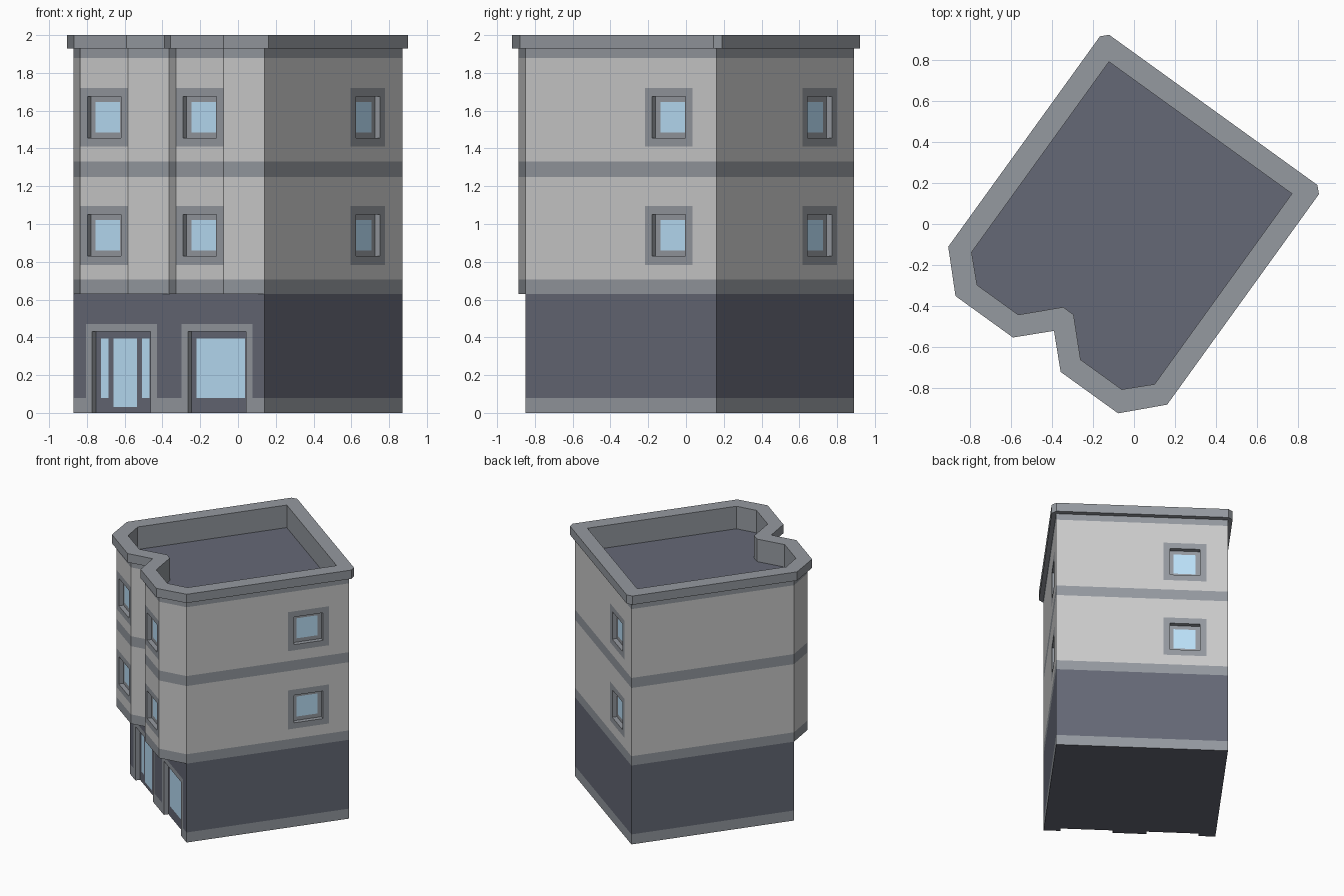
import bpy, bmesh, math
from mathutils import Vector

if "Cube" in bpy.data.objects:
    bpy.data.objects.remove(bpy.data.objects["Cube"])

H = 0.6235                    # half width of the square plan
B = H / 4                     # bay depth and bay window half width
Z1, Z2, TOP, ROOF = 0.63, 1.93, 2.0, 1.82
DEPTH = 0.035                 # window and door recess
WALL, TRIM, DARK, GLASS = range(4)
COLOURS = [("wall", (0.6, 0.6, 0.6, 1)), ("trim", (0.30, 0.32, 0.35, 1)),
           ("dark", (0.13, 0.14, 0.18, 1)), ("glass", (0.5, 0.75, 0.95, 1))]
mats = []
for label, col in COLOURS:
    m = bpy.data.materials.new(label)
    m.diffuse_color = col
    m.use_nodes = True
    m.node_tree.nodes["Principled BSDF"].inputs["Base Color"].default_value = m.diffuse_color
    mats.append(m)


def face(bm, pts, mat):
    f = bm.faces.new([bm.verts.new(p) for p in pts])
    f.material_index = mat


def finish(bm, name):
    bmesh.ops.remove_doubles(bm, verts=bm.verts, dist=1e-5)
    me = bpy.data.meshes.new(name)
    bm.to_mesh(me)
    bm.free()
    for m in mats:
        me.materials.append(m)
    ob = bpy.data.objects.new(name, me)
    ob.location = (0, 0.02, 0)
    ob.rotation_euler.z = math.radians(-35.8)
    bpy.context.collection.objects.link(ob)


def wall(bm, inset, p0, p1, z0, z1, base, paints):
    """Wall split into cells; paints = (s0, s1, z0, z1, material, depth)."""
    p0, p1 = Vector(p0), Vector(p1)
    length = (p1 - p0).length
    d = (p1 - p0) / length
    paints = [(0, length, *p[2:]) if p[0] is None else p for p in paints]
    r = lambda x: round(x, 5)
    S = sorted({0, r(length)} | {r(v) for p in paints for v in p[:2]})
    Z = sorted({z0, z1} | {r(v) for p in paints for v in p[2:4]})

    def P(s, z, dep):
        q = p0 + d * s + Vector((-d.y, d.x)) * dep
        return (q.x, q.y, z)

    def cell(i, j):
        s, z = (S[i] + S[i + 1]) / 2, (Z[j] + Z[j + 1]) / 2
        out = (base, 0)
        for a, b, c, e, m, dep in paints:
            if a < s < b and c < z < e:
                out = (m, dep)
        return out

    for i in range(len(S) - 1):
        for j in range(len(Z) - 1):
            sa, sb, za, zb = S[i], S[i + 1], Z[j], Z[j + 1]
            m, a = cell(i, j)
            face(inset if a else bm, [P(sa, za, a), P(sb, za, a), P(sb, zb, a), P(sa, zb, a)], m)
            if i < len(S) - 2 and cell(i + 1, j)[1] != a:
                b = cell(i + 1, j)[1]
                face(inset, [P(sb, za, a), P(sb, za, b), P(sb, zb, b), P(sb, zb, a)], TRIM)
            if j < len(Z) - 2 and cell(i, j + 1)[1] != a:
                b = cell(i, j + 1)[1]
                face(inset, [P(sa, zb, a), P(sb, zb, a), P(sb, zb, b), P(sa, zb, b)], TRIM)


def window(s, z):
    return [(s - k, s + k, z - k, z + k, m, dep) for k, m, dep in
            ((B, TRIM, 0), (0.11, TRIM, DEPTH), (0.08, GLASS, DEPTH))]


def shopfront(s, panes):
    out = [(s - 0.232, s + 0.232, 0, 0.47, TRIM, 0), (s - 0.19, s + 0.19, 0, 0.43, DARK, DEPTH)]
    return out + [(s + a, s + b, z, 0.395, GLASS, DEPTH) for a, b, z in panes]


# ground floor with door on the left and shop window on the right
ground, doors = bmesh.new(), bmesh.new()
plan = [(-H, -H), (H, -H), (H, H), (-H, H)]
plinth = [(None, None, 0, 0.08, TRIM, 0)]
front = (shopfront(H / 2, [(-0.158, -0.108, 0.08), (-0.077, 0.077, 0.03), (0.108, 0.158, 0.08)])
         + shopfront(H * 1.5, [(-0.157, 0.157, 0.08)]))
for i in range(4):
    wall(ground, doors, plan[i], plan[(i + 1) % 4], 0, Z1, DARK, plinth + (front if i == 0 else []))
# underside, notched at the two openings
under = [(-H, -H)]
for c in (-H / 2, H / 2):
    under += [(c - 0.19, -H), (c - 0.19, -H + DEPTH), (c + 0.19, -H + DEPTH), (c + 0.19, -H)]
under += plan[1:]
face(ground, [(x, y, 0) for x, y in reversed(under)], DARK)
finish(ground, "ground_floor_walls")
finish(doors, "door_and_shop_window")

# upper floors with two angled bays
upper, wins = bmesh.new(), bmesh.new()
bay = [(0, -H), (B, -H - B), (3 * B, -H - B), (H, -H)]
left_bay = [(x - H, y) for x, y in bay]
outline = left_bay + bay[1:] + [(H, H), (-H, H)]
bands = [(None, None, a, b, TRIM, 0) for a, b in ((Z1, 0.705), (1.25, 1.33), (1.88, Z2))]
centre = {1: B, 4: B, 6: H * 1.5, 7: H * 1.5}      # walls that carry windows
for i, p in enumerate(outline):
    paints = list(bands)
    if i in centre:
        for z in (0.94, 1.565):
            paints += window(centre[i], z)
    wall(upper, wins, p, outline[(i + 1) % len(outline)], Z1, Z2, WALL, paints)
for b in (left_bay, bay):
    face(upper, [(x, y, Z1) for x, y in reversed(b)], TRIM)
finish(upper, "upper_floor_walls")
finish(wins, "windows")


# cornice and parapet: rings of matching half outlines, mirrored
def ring(half, z):
    return [(x, y, z) for x, y in half] + [(-x, y, z) for x, y in reversed(half)]


wall_half = bay + [(H, H), (H, H)]
outer = [(0, -0.666), (0.143, -0.809), (0.488, -0.809), (0.657, -0.635), (0.657, 0.628), (0.625, 0.66)]
inner = [(0.031, -0.546), (0.187, -0.704), (0.434, -0.704), (0.549, -0.59), (0.549, 0.553), (0.549, 0.553)]
rings = [ring(wall_half, Z2), ring(outer, Z2), ring(outer, TOP), ring(inner, TOP), ring(inner, ROOF)]
cornice = bmesh.new()
for lo, hi in zip(rings, rings[1:]):
    for i in range(12):
        k = (i + 1) % 12
        pts = list(dict.fromkeys([lo[i], lo[k], hi[k], hi[i]]))
        if len(pts) > 2:
            face(cornice, pts, TRIM)
finish(cornice, "cornice")

roof = bmesh.new()
face(roof, list(dict.fromkeys(rings[-1])), DARK)
finish(roof, "flat_roof")
